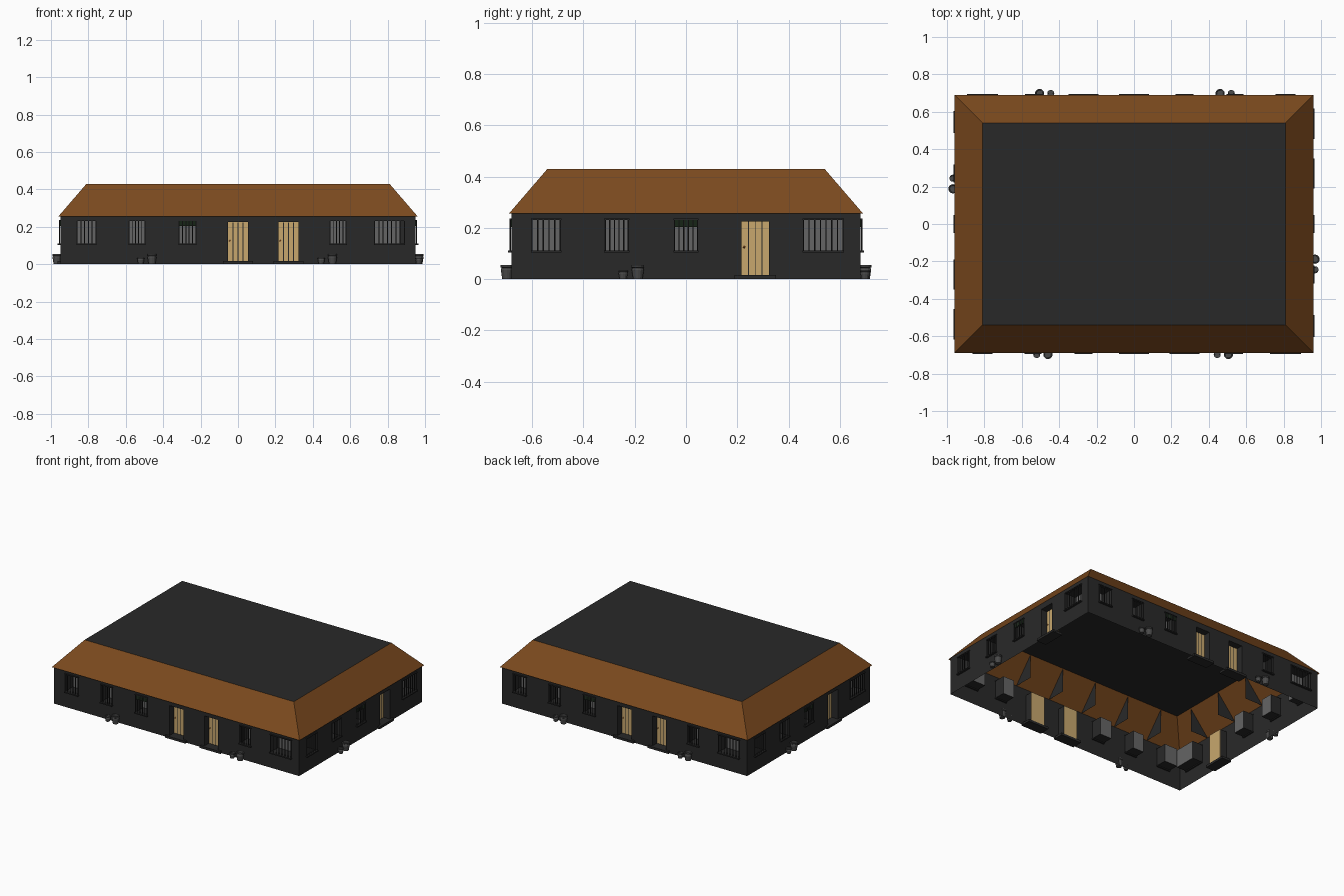
import bpy, bmesh, math
from mathutils import Matrix, Vector

if "Cube" in bpy.data.objects:
    bpy.data.objects.remove(bpy.data.objects["Cube"])


def mat(name, r, g, b):
    m = bpy.data.materials.new(name)
    m.diffuse_color = (r, g, b, 1)
    m.use_nodes = True
    m.node_tree.nodes["Principled BSDF"].inputs["Base Color"].default_value = m.diffuse_color
    return m


DARK = mat("dark_wall", .022, .022, .022)
ROOF = mat("roof_tile", .2, .068, .013)
WOOD = mat("door_wood", .58, .39, .155)
PANE = mat("window_pane", .13, .13, .13)
BAR = mat("dark_iron", .02, .02, .02)
CLAY = mat("pot", .07, .07, .07)
CLOTH = mat("green_cloth", .008, .018, .008)
KNOB = mat("knob", .5, .15, .03)


def make(name, bm, material, rot=0.0):
    me = bpy.data.meshes.new(name)
    bm.to_mesh(me)
    bm.free()
    me.transform(Matrix.Rotation(rot, 4, 'Z'))
    me.materials.append(material)
    ob = bpy.data.objects.new(name, me)
    bpy.context.collection.objects.link(ob)
    return ob


def face(bm, *pts):
    bm.faces.new([bm.verts.new(p) for p in pts])


def box(bm, x0, x1, y0, y1, z0, z1):
    m = Matrix.Translation(((x0 + x1) / 2, (y0 + y1) / 2, (z0 + z1) / 2)) \
        @ Matrix.Diagonal((x1 - x0, y1 - y0, z1 - z0, 1))
    bmesh.ops.create_cube(bm, size=1, matrix=m)


def rod(bm, x, y, z0, z1, r):
    bmesh.ops.create_cone(bm, segments=6, radius1=r, radius2=r, depth=z1 - z0, cap_ends=True,
                          matrix=Matrix.Translation((x, y, (z0 + z1) / 2)))


def pot(bm, x, y, r, h):
    # lathe profile: foot, belly, neck, rim, sunken inside
    prof = [(0, 0), (.72, 0), (.95, .65), (.85, .8), (1, .85), (1, 1), (.75, 1), (.7, .8), (0, .8)]
    vs = [bm.verts.new((x + a * r, y, b * h)) for a, b in prof]
    es = [bm.edges.new(p) for p in zip(vs, vs[1:])]
    bmesh.ops.spin(bm, geom=vs + es, cent=(x, y, 0), axis=(0, 0, 1),
                   angle=2 * math.pi, steps=12, use_merge=True)
    bmesh.ops.remove_doubles(bm, verts=bm.verts, dist=1e-5)
    bmesh.ops.recalc_face_normals(bm, faces=bm.faces)


def build_side(tag, half, D, windows, doors, pots, ribs, rot):
    """One side in its own frame: wall plane at y = -D, outside towards -y."""
    holes = [(u - w / 2, u + w / 2, .11, .235, .08) for u, w, c in windows]
    holes += [(u - .053, u + .053, .015, .225, .05) for u in doors]

    # wall sheet with openings, and recesses behind them
    bm = bmesh.new()
    xs = sorted({-half, half} | {h[0] for h in holes} | {h[1] for h in holes})
    zs = [0, .015, .11, .225, .235, .265]
    for x0, x1 in zip(xs, xs[1:]):
        for z0, z1 in zip(zs, zs[1:]):
            xm, zm = (x0 + x1) / 2, (z0 + z1) / 2
            if not any(a < xm < b and c < zm < d for a, b, c, d, _ in holes):
                face(bm, (x0, -D, z0), (x1, -D, z0), (x1, -D, z1), (x0, -D, z1))
    for a, b, c, d, depth in holes:
        i = depth - D
        ring = [(a, c), (b, c), (b, d), (a, d)]
        for p, q in zip(ring, ring[1:] + ring[:1]):
            face(bm, (p[0], -D, p[1]), (p[0], i, p[1]), (q[0], i, q[1]), (q[0], -D, q[1]))
    # triangular roof ribs
    for u in ribs:
        face(bm, (u, -D, .262), (u, .14 - D, .262), (u, .14 - D, .428))
    make(tag + "_wall", bm, DARK, rot)

    # window panes, bars, sills and half curtains
    panes, bars, cloth = bmesh.new(), bmesh.new(), bmesh.new()
    for u, w, curtain in windows:
        a, b, y = u - w / 2, u + w / 2, .08 - D
        face(panes, (a, y, .11), (b, y, .11), (b, y, .235), (a, y, .235))
        n = max(5, round(w / .022))
        for k in range(n + 1):
            rod(bars, a + w * k / n, -D - .005, .11, .235, .0028)
        box(bars, a - .004, b + .004, -D - .014, -D + .01, .104, .112)
        box(bars, a - .004, b + .004, -D - .008, -D + .005, .231, .237)
        if curtain:
            box(cloth, a, b, -D - .004, -D + .004, .203, .232)
    make(tag + "_window_panes", panes, PANE, rot)
    make(tag + "_window_bars", bars, BAR, rot)
    make(tag + "_curtain", cloth, CLOTH, rot)

    # plank doors, knobs and steps
    planks, gaps, knobs, steps = bmesh.new(), bmesh.new(), bmesh.new(), bmesh.new()
    for u in doors:
        y = .05 - D
        box(planks, u - .053, u + .053, y - .002, y + .004, .015, .225)
        for k in (-1, 0, 1):
            box(gaps, u + k * .0265 - .0018, u + k * .0265 + .0018, y - .003, y, .016, .224)
        bmesh.ops.create_icosphere(knobs, subdivisions=1, radius=.005,
                                   matrix=Matrix.Translation((u - .043, y - .005, .125)))
        box(steps, u - .08, u + .08, -D - .015, -D + .06, 0, .016)
    make(tag + "_doors", planks, WOOD, rot)
    make(tag + "_door_gaps", gaps, BAR, rot)
    make(tag + "_door_knobs", knobs, KNOB, rot)
    make(tag + "_door_steps", steps, DARK, rot)

    # a large and a small pot in each group
    for k, (small, big) in enumerate(pots):
        for size, u, r, h in (("small", small, .019, .034), ("large", big, .025, .055)):
            bm = bmesh.new()
            pot(bm, u, -D - .018, r, h)
            make(f"{tag}_{size}_pot_{k}", bm, CLAY, rot)


long_windows = [(-.81, .1, 0), (-.54, .085, 0), (-.27, .09, 1), (.535, .085, 0), (.81, .16, 0)]
short_windows = [(-.545, .11, 0), (-.27, .09, 0), (0, .09, 1), (.535, .155, 0)]
long_ribs = [s * v for v in (.135, .405, .675) for s in (-1, 1)]
short_ribs = [s * v for v in (.135, .405) for s in (-1, 1)]

# the house has half-turn symmetry
for tag, turn in (("front", 0), ("back", math.pi)):
    build_side(tag, .95, .68, long_windows, [0, .27], [(-.52, -.46), (.445, .505)], long_ribs, turn)
for tag, turn in (("right", math.pi / 2), ("left", -math.pi / 2)):
    build_side(tag, .68, .95, short_windows, [.27], [(-.245, -.188)], short_ribs, turn)

# sloping roof skirt and flat roof top
corners = [(-1, -1), (1, -1), (1, 1), (-1, 1)]
bm = bmesh.new()
low = [bm.verts.new((a * .96, b * .69, .256)) for a, b in corners]
top = [bm.verts.new((a * .81, b * .54, .43)) for a, b in corners]
for i in range(4):
    j = (i + 1) % 4
    bm.faces.new((low[i], low[j], top[j], top[i]))
make("roof_slopes", bm, ROOF)
bm = bmesh.new()
face(bm, *[(a * .81, b * .54, .43) for a, b in corners])
make("flat_roof", bm, DARK)
